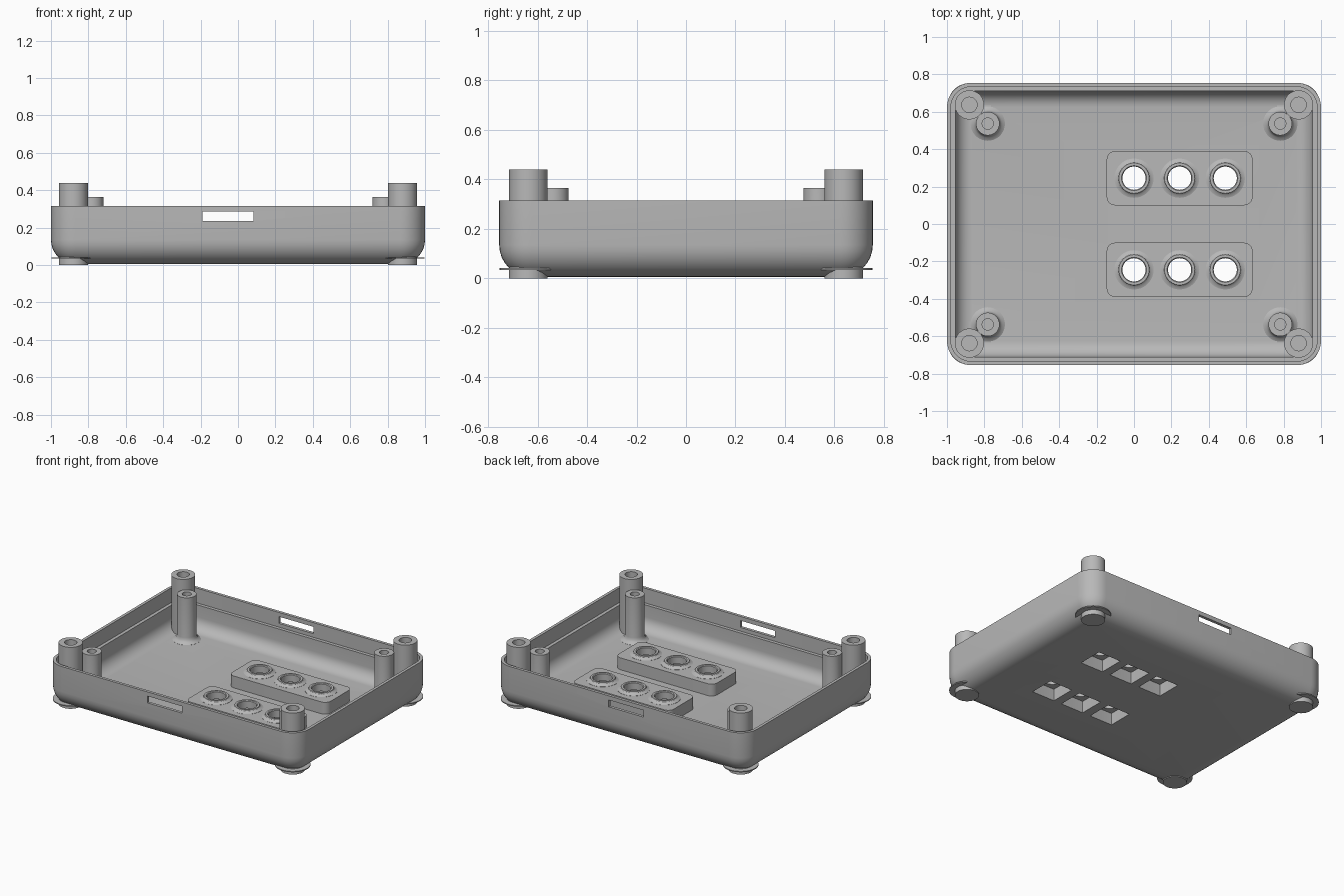
import bpy, bmesh
from math import sin, cos, pi, radians

cube = bpy.data.objects.get("Cube")
if cube:
    bpy.data.objects.remove(cube, do_unlink=True)

grey = bpy.data.materials.new("plain grey plastic")
grey.use_nodes = True
GREY = (0.48, 0.48, 0.48, 1)
grey.diffuse_color = GREY
grey.node_tree.nodes["Principled BSDF"].inputs["Base Color"].default_value = GREY


def loop(hx, hy, r, seg=10):
    """Rounded rectangle outline; a circle when hx = hy = r."""
    pts = []
    for k, (sx, sy) in enumerate([(1, 1), (-1, 1), (-1, -1), (1, -1)]):
        for i in range(seg):
            a = pi / 2 * (k + i / (seg - 1))
            pts.append((sx * (hx - r) + r * cos(a), sy * (hy - r) + r * sin(a)))
    return pts


def loft(name, sections, at=(0, 0), ring=False):
    """Skin a stack of (hx, hy, r, z) sections, capped or closed into a ring."""
    bm = bmesh.new()
    rows = [[bm.verts.new((at[0] + x, at[1] + y, z)) for x, y in loop(hx, hy, r)]
            for hx, hy, r, z in sections]
    pairs = list(zip(rows, rows[1:]))
    if ring:
        pairs.append((rows[-1], rows[0]))
    for a, b in pairs:
        n = len(a)
        for i in range(n):
            j = (i + 1) % n
            bm.faces.new((a[i], a[j], b[j], b[i]))
    if not ring:
        bm.faces.new(rows[0])
        bm.faces.new(rows[-1])
    bmesh.ops.remove_doubles(bm, verts=bm.verts, dist=0.00005)
    bmesh.ops.recalc_face_normals(bm, faces=bm.faces)
    me = bpy.data.meshes.new(name)
    bm.to_mesh(me)
    bm.free()
    me.materials.append(grey)
    ob = bpy.data.objects.new(name, me)
    bpy.context.collection.objects.link(ob)
    return ob


def lathe(name, profile, at, ring=False):
    return loft(name, [(r, r, r, z) for r, z in profile], at, ring)


def box(name, hx, hy, z0, z1, at):
    return loft(name, [(hx, hy, 0.001, z0), (hx, hy, 0.001, z1)], at)


def cut(ob, cutters):
    for c in cutters:
        m = ob.modifiers.new("cut", 'BOOLEAN')
        m.operation, m.solver, m.object = 'DIFFERENCE', 'EXACT', c
    dg = bpy.context.evaluated_depsgraph_get()
    dg.update()
    me = bpy.data.meshes.new_from_object(ob.evaluated_get(dg))
    ob.modifiers.clear()
    ob.data = me


# Tray shell: outer fillet, rim, inner ledge, inner fillet, floor
W, D, CORNER, BASE, RIM = 1.0, 0.755, 0.131, 0.005, 0.315
FLOOR, WALL, LIP, LEDGE = 0.04, 0.045, 0.021, 0.21


def inset(d, z):
    return (W - d, D - d, max(CORNER - d, 0.001), z)


STEPS = 8
R_OUT, R_IN = 0.13, 0.085
arc = [pi / 2 * i / STEPS for i in range(STEPS + 1)]
shell = [inset(R_OUT * (1 - sin(a)), BASE + R_OUT * (1 - cos(a))) for a in arc]
shell += [inset(0, RIM), inset(LIP, RIM), inset(LIP, LEDGE), inset(WALL, LEDGE)]
shell += [inset(WALL + R_IN * (1 - cos(a)), FLOOR + R_IN * (1 - sin(a))) for a in arc]
tray = loft("tray", shell)

# Raised button blocks, pits below and round button holes
HOLES_X = (0, 0.244, 0.488)
ROW_Y = 0.245
BLOCK_TOP, BOSS_TOP = 0.125, 0.145
parts = [tray]
cutters = []
blocks = []
for side, y in (("back", ROW_Y), ("front", -ROW_Y)):
    h, v = 0.39, 0.145
    block = loft(side + "_button_block",
                 [(h, v, 0.045, 0.02), (h, v, 0.045, BLOCK_TOP)], (HOLES_X[1], y))
    mine = []
    for x in HOLES_X:
        mine.append(box("pit_cutter", 0.09, 0.09, -0.05, 0.09, (x, y)))
        mine.append(lathe("hole_cutter", [(0.062, 0.05), (0.062, 0.2)], (x, y)))
        parts.append(lathe(side + "_button_collar",
                           [(0.062, 0.118), (0.105, 0.118), (0.105, 0.126), (0.092, 0.13),
                            (0.083, 0.138), (0.081, BOSS_TOP), (0.067, BOSS_TOP),
                            (0.062, 0.14)], (x, y), ring=True))
    cut(block, mine)
    parts.append(block)
    cutters += mine

# Slots through the front and back walls
cutters.append(box("slot_cutter", 0.137, 0.9, 0.236, 0.285, (-0.053, 0)))
cut(tray, cutters)
for c in cutters:
    bpy.data.objects.remove(c, do_unlink=True)

# Corner posts with feet and flanges, and shorter inner posts
for sx, xn in ((1, "left"), (-1, "right")):
    for sy, yn in ((1, "back"), (-1, "front")):
        tag = yn + "_" + xn
        corner = (sx * 0.88, sy * 0.637)
        inner = (sx * 0.782, sy * 0.537)
        parts.append(lathe(tag + "_corner_post",
                           [(0.078, 0), (0.078, 0.44), (0.041, 0.44), (0.041, 0.1)], corner))
        parts.append(lathe(tag + "_foot_flange",
                           [(0.116, 0.034), (0.116, 0.041)], corner))
        parts.append(lathe(tag + "_inner_post",
                           [(0.092, 0.03), (0.092, 0.041), (0.075, 0.05), (0.066, 0.063),
                            (0.063, 0.08), (0.063, 0.365), (0.03, 0.365), (0.03, 0.1)], inner))

# Smooth curved walls, keep hard edges
bpy.ops.object.select_all(action='DESELECT')
for ob in parts:
    ob.select_set(True)
bpy.context.view_layer.objects.active = tray
bpy.ops.object.shade_smooth_by_angle(angle=radians(32))
